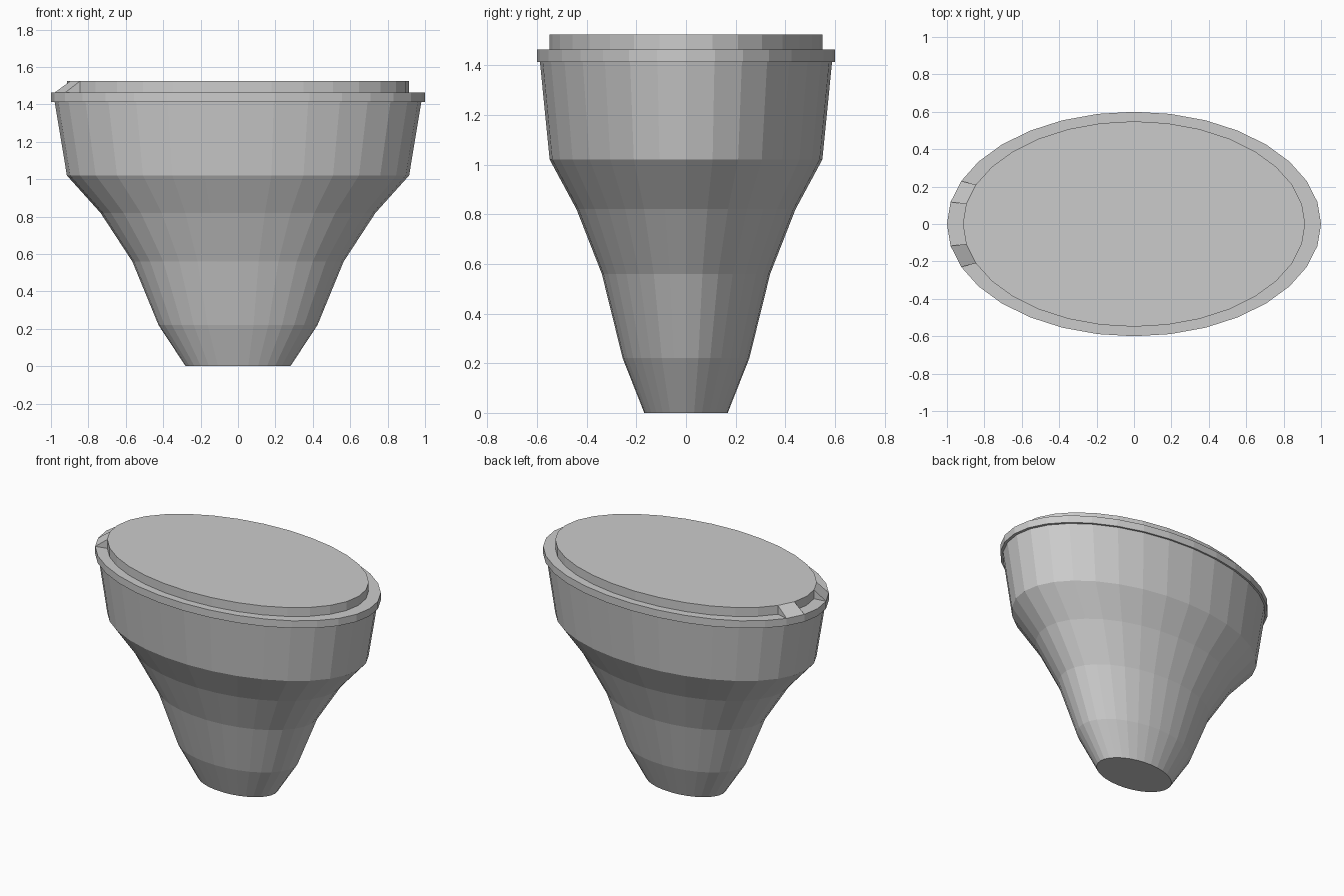
import bpy, bmesh
from math import sin, cos, pi

if "Cube" in bpy.data.objects:
    bpy.data.objects.remove(bpy.data.objects["Cube"])

SIDES = 32
ASPECT = 0.6


def point(r, i, z):
    a = 2 * pi * i / SIDES
    return (r * cos(a), r * ASPECT * sin(a), z)


def finish(name, bm):
    bmesh.ops.recalc_face_normals(bm, faces=bm.faces[:])
    mesh = bpy.data.meshes.new(name)
    bm.to_mesh(mesh)
    bm.free()
    ob = bpy.data.objects.new(name, mesh)
    bpy.context.collection.objects.link(ob)
    return ob


def lathe(name, profile):
    """Oval stack of rings from (radius, height) pairs, capped at both ends."""
    bm = bmesh.new()
    rings = [[bm.verts.new(point(r, i, z)) for i in range(SIDES)] for r, z in profile]
    for a, b in zip(rings, rings[1:]):
        for i in range(SIDES):
            j = (i + 1) % SIDES
            bm.faces.new((a[i], a[j], b[j], b[i]))
    bm.faces.new(rings[0][::-1])
    bm.faces.new(rings[-1])
    return finish(name, bm)


def wedge(name, i):
    """Small ramp from the rim edge up to the raised top, one segment wide."""
    bm = bmesh.new()
    a, b = [[bm.verts.new(point(r, k, z)) for r, z in
             ((1.0, 1.463), (0.915, 1.463), (0.915, 1.524))] for k in (i, i + 1)]
    bm.faces.new(a)
    bm.faces.new(b[::-1])
    for k in range(3):
        n = (k + 1) % 3
        bm.faces.new((a[k], a[n], b[n], b[k]))
    return finish(name, bm)


# Tapering oval body with rim and raised top
lathe("tapered_body", [(0.28, 0), (0.425, 0.22), (0.565, 0.56), (0.735, 0.82),
                       (0.915, 1.02), (0.98, 1.412), (1.0, 1.412), (1.0, 1.463),
                       (0.915, 1.463), (0.915, 1.524)])

# Pair of ramps on the left end of the rim
wedge("rim_ramp_back", 14)
wedge("rim_ramp_front", 17)
